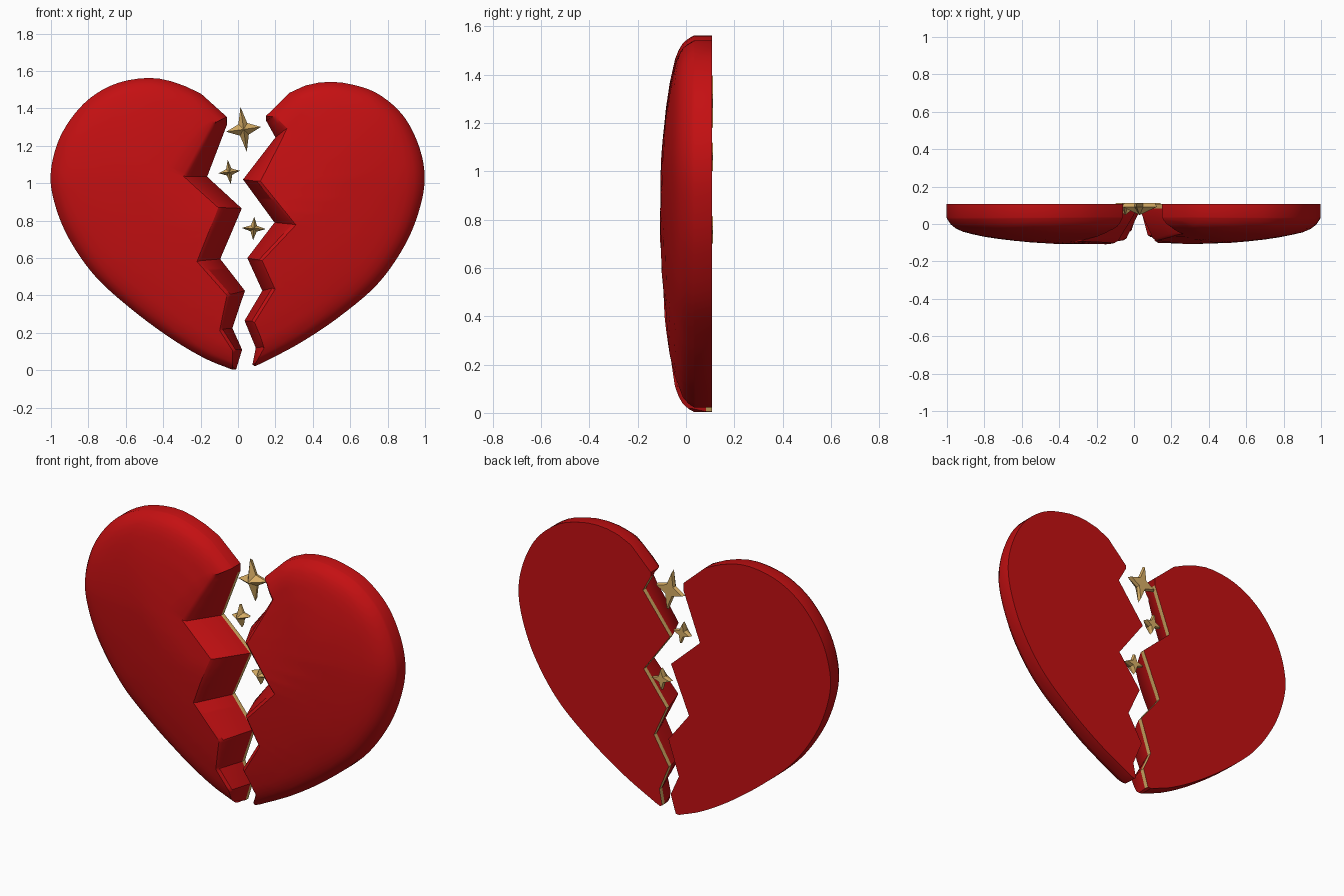
import bpy, bmesh, math
from mathutils import Vector

if "Cube" in bpy.data.objects:
    bpy.data.objects.remove(bpy.data.objects["Cube"])

BACK = 0.108


def material(name, rgb):
    m = bpy.data.materials.new(name)
    m.diffuse_color = (*rgb, 1)
    m.use_nodes = True
    m.node_tree.nodes["Principled BSDF"].inputs["Base Color"].default_value = m.diffuse_color
    return m


RED = material("deep red", (0.55, 0.005, 0.006))
GOLD = material("pale gold", (0.68, 0.42, 0.13))


def finish(name, bm, mats, angle):
    bmesh.ops.recalc_face_normals(bm, faces=bm.faces)
    me = bpy.data.meshes.new(name)
    bm.to_mesh(me)
    bm.free()
    for m in mats:
        me.materials.append(m)
    ob = bpy.data.objects.new(name, me)
    bpy.context.collection.objects.link(ob)
    bpy.ops.object.select_all(action='DESELECT')
    bpy.context.view_layer.objects.active = ob
    ob.select_set(True)
    bpy.ops.object.shade_smooth_by_angle(angle=math.radians(angle))
    return ob


def spline(pts, k=12):
    # smooth curve through the outline points
    p = [Vector(q) for q in pts]
    p = [2 * p[0] - p[1]] + p + [2 * p[-1] - p[-2]]
    out = []
    for i in range(1, len(p) - 2):
        a, b, c, d = p[i - 1:i + 3]
        for j in range(k):
            t = j / k
            out.append(0.5 * (2 * b + (c - a) * t + (2 * a - 5 * b + 4 * c - d) * t * t
                              + (3 * b - a - 3 * c + d) * t ** 3))
    return out + [p[-2]]


def at_fraction(pts, f):
    lens = [(b - a).length for a, b in zip(pts, pts[1:])]
    s = f * sum(lens)
    for a, b, l in zip(pts, pts[1:], lens):
        if s <= l:
            return a.lerp(b, s / l)
        s -= l
    return pts[-1].copy()


def distance(p, pts):
    best = 9
    for a, b in zip(pts, pts[1:]):
        ab = b - a
        t = max(0, min(1, (p - a).dot(ab) / max(ab.length_squared, 1e-12)))
        best = min(best, (p - a - ab * t).length)
    return best


# front depth of the dome against distance from the outer rim
DOME = [(0, .035), (.01, .015), (.03, -.012), (.06, -.03), (.1, -.046), (.2, -.068),
        (.3, -.083), (.4, -.094), (.55, -.107), (.75, -.113), (2, -.113)]


def dome(d):
    for (a, ya), (b, yb) in zip(DOME, DOME[1:]):
        if d <= b:
            return ya + (yb - ya) * (d - a) / (b - a)


def heart_half(name, outline, crack_front, crack_back):
    rim = spline(outline)
    cf, cb = [Vector(p) for p in crack_front], [Vector(p) for p in crack_back]
    # matching samples along the front and back crack lines
    front, back = [], []
    for i in range(len(cb) - 1):
        n = max(3, round((cb[i + 1] - cb[i]).length / 0.016))
        for j in range(n):
            front.append(cf[i].lerp(cf[i + 1], j / n))
            back.append(cb[i].lerp(cb[i + 1], j / n))
    front.append(cf[-1])
    back.append(cb[-1])
    us = [0]
    for a, b in zip(back, back[1:]):
        us.append(us[-1] + (b - a).length)
    bm = bmesh.new()
    rows = []
    for u, f, b in zip(us, front, back):
        o = at_fraction(rim, (u / us[-1]) ** 0.6)
        width = max((f - o).length, 1e-4)
        row = [(o.x, BACK, o.y)]
        for t in [(k / 12) ** 2 for k in range(12)] + [max(0.9, 1 - 0.015 / width)]:
            p = o.lerp(f, t)
            row.append((p.x, dome(distance(p, rim)), p.y))
        e = f.lerp(b, 0.05)
        row.append((e.x, dome(distance(f, rim)) + 0.012, e.y))   # softened crack edge
        row.append((b.x, BACK - 0.025, b.y))
        row.append((b.x, BACK, b.y))
        rows.append([bm.verts.new(c) for c in row])
    n = len(rows[0])
    for r, s in zip(rows, rows[1:]):
        for i in range(n):
            j = (i + 1) % n
            face = bm.faces.new((r[i], r[j], s[j], s[i]))
            face.material_index = 1 if i == n - 2 else 0   # gold lining at the back of the crack
    bm.faces.new(rows[0])
    bm.faces.new(rows[-1])
    finish(name, bm, [RED, GOLD], 32)


heart_half(
    "left_heart_half",
    [(-.06, 1.355), (-.12, 1.42), (-.2, 1.48), (-.34, 1.54), (-.48, 1.563), (-.66, 1.53),
     (-.82, 1.43), (-.945, 1.26), (-1, 1.07), (-.985, .91), (-.91, .715), (-.77, .51),
     (-.58, .335), (-.365, .175), (-.18, .065), (-.03, .003)],
    [(-.12, 1.325), (-.28, 1.035), (-.09, .87), (-.205, .585), (-.045, .405),
     (-.085, .22), (-.015, .11), (-.03, .02)],
    [(-.06, 1.31), (-.165, 1.035), (.02, .865), (-.095, .595), (.037, .425),
     (-.03, .225), (.022, .11), (-.01, .005)])

heart_half(
    "right_heart_half",
    [(.15, 1.36), (.215, 1.425), (.285, 1.49), (.37, 1.525), (.48, 1.542), (.6, 1.53),
     (.745, 1.48), (.88, 1.365), (.965, 1.205), (.998, 1.035), (.97, .86), (.89, .665),
     (.745, .46), (.54, .285), (.33, .145), (.14, .045), (.09, .022)],
    [(.18, 1.355), (.25, 1.285), (.105, 1.01), (.295, .78), (.115, .59),
     (.185, .44), (.075, .262), (.135, .125), (.095, .04)],
    [(.15, 1.335), (.2, 1.245), (.027, 1.02), (.195, .79), (.05, .6),
     (.13, .425), (.035, .265), (.095, .12), (.077, .03)])


def sparkle(name, x, z, rx, rz, tilt):
    # four-pointed star with a raised front and a flat back
    bm = bmesh.new()

    def ring(y, s):
        vs = []
        for i in range(8):
            a = i * math.pi / 4
            k = s * (1 if i % 2 == 0 else 0.36)
            px, pz = rx * k * math.cos(a), rz * k * math.sin(a)
            vs.append(bm.verts.new((x + px * math.cos(tilt) - pz * math.sin(tilt), y,
                                    z + px * math.sin(tilt) + pz * math.cos(tilt))))
        return vs

    rim, rear = ring(0.092, 1), ring(0.112, 0.88)
    peak = bm.verts.new((x, 0.048, z))
    for i in range(8):
        j = (i + 1) % 8
        bm.faces.new((rim[i], rim[j], peak))
        bm.faces.new((rim[i], rim[j], rear[j], rear[i]))
    bm.faces.new(rear)
    finish(name, bm, [GOLD], 20)


sparkle("large_sparkle", 0.03, 1.288, 0.094, 0.121, 0.14)
sparkle("small_sparkle", -0.047, 1.06, 0.057, 0.066, 0.12)
sparkle("lower_sparkle", 0.084, 0.758, 0.064, 0.063, -0.05)
